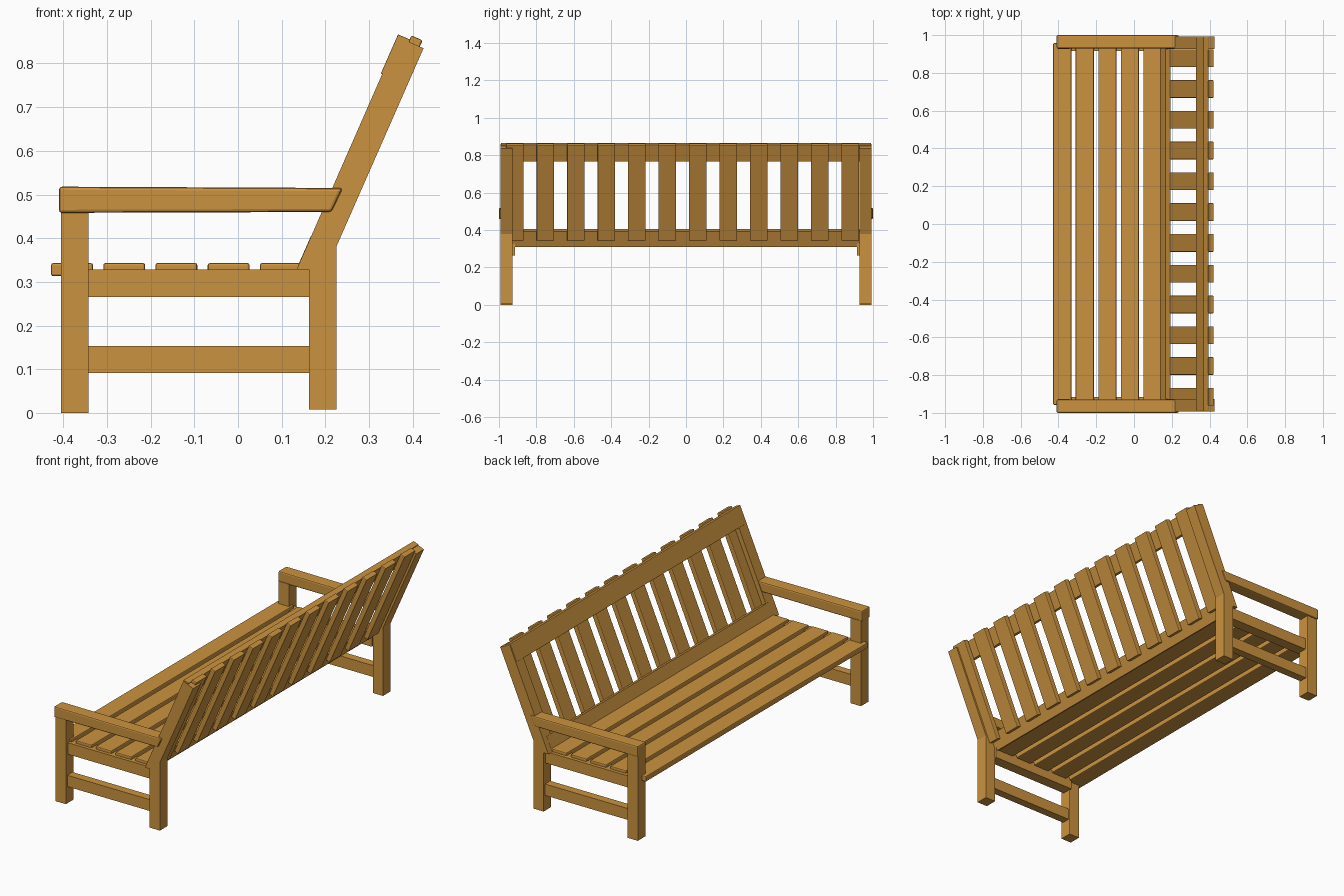
import bpy, bmesh
from mathutils import Vector

if "Cube" in bpy.data.objects:
    bpy.data.objects.remove(bpy.data.objects["Cube"])

wood = bpy.data.materials.new("wood")
wood.diffuse_color = (0.60, 0.29, 0.05, 1)
wood.use_nodes = True
wood.node_tree.nodes["Principled BSDF"].inputs["Base Color"].default_value = wood.diffuse_color


def prism(name, profile, y0, y1, bevel=0, mirror=False):
    """Extrude an (x, z) profile from y0 to y1, optionally mirrored to the other end."""
    bm = bmesh.new()
    face = bm.faces.new([bm.verts.new((x, y0, z)) for x, z in profile])
    out = bmesh.ops.extrude_face_region(bm, geom=[face])
    bmesh.ops.translate(bm, vec=(0, y1 - y0, 0),
                        verts=[v for v in out["geom"] if isinstance(v, bmesh.types.BMVert)])
    bmesh.ops.recalc_face_normals(bm, faces=bm.faces)
    mesh = bpy.data.meshes.new(name)
    bm.to_mesh(mesh)
    bm.free()
    mesh.materials.append(wood)
    ob = bpy.data.objects.new(name, mesh)
    bpy.context.collection.objects.link(ob)
    if bevel:
        mod = ob.modifiers.new("Bevel", "BEVEL")
        mod.width, mod.segments = bevel, 2
    if mirror:
        mod = ob.modifiers.new("Mirror", "MIRROR")
        mod.use_axis = (False, True, False)
    return ob


def rect(x0, x1, z0, z1):
    return [(x0, z0), (x1, z0), (x1, z1), (x0, z1)]


# Leaning back frame: s runs up the front edge of the post, d goes through its depth
base = Vector((0.167, 0.405))
up = Vector((0.402, 0.9156))
back = Vector((0.9156, -0.402))


def leaning(s0, s1, d0, d1):
    return [base + up * s + back * d for s, d in ((s0, d0), (s0, d1), (s1, d1), (s1, d0))]


# End frames
prism("front_leg", rect(-0.405, -0.342, 0, 0.465), 0.927, 0.993, 0.001, True)
prism("back_leg", [(0.163, 0.008), (0.225, 0.008), (0.225, 0.38), (0.425, 0.835),
                   (0.367, 0.86), (0.134, 0.328), (0.163, 0.328)],
      0.927, 0.993, 0, True)
prism("seat_side_rail", rect(-0.345, 0.166, 0.265, 0.328), 0.915, 0.975, 0, True)
prism("lower_stretcher", rect(-0.345, 0.166, 0.091, 0.153), 0.935, 0.98, 0, True)
prism("armrest", [(-0.41, 0.458), (0.214, 0.46), (0.24, 0.515), (-0.41, 0.518)],
      0.93, 1.0, 0.007, True)

# Seat slats running the full length
for i in range(5):
    x = -0.428 + 0.1195 * i
    prism(f"seat_slat_{i + 1}", rect(x, x + 0.096, 0.313, 0.343), -0.957, 0.957, 0.005)

# Backrest rails
prism("top_back_rail", leaning(0.405, 0.503, -0.003, 0.028), -0.99, 0.99, 0.002)
prism("lower_back_rail", leaning(-0.092, 0, 0, 0.03), -0.96, 0.96)

# Upright back slats behind the rails
for i in range(12):
    y = -0.915 + 0.163 * i
    prism(f"back_slat_{i + 1}", leaning(-0.045, 0.513, 0.026, 0.054), y - 0.047, y + 0.047, 0.004)
